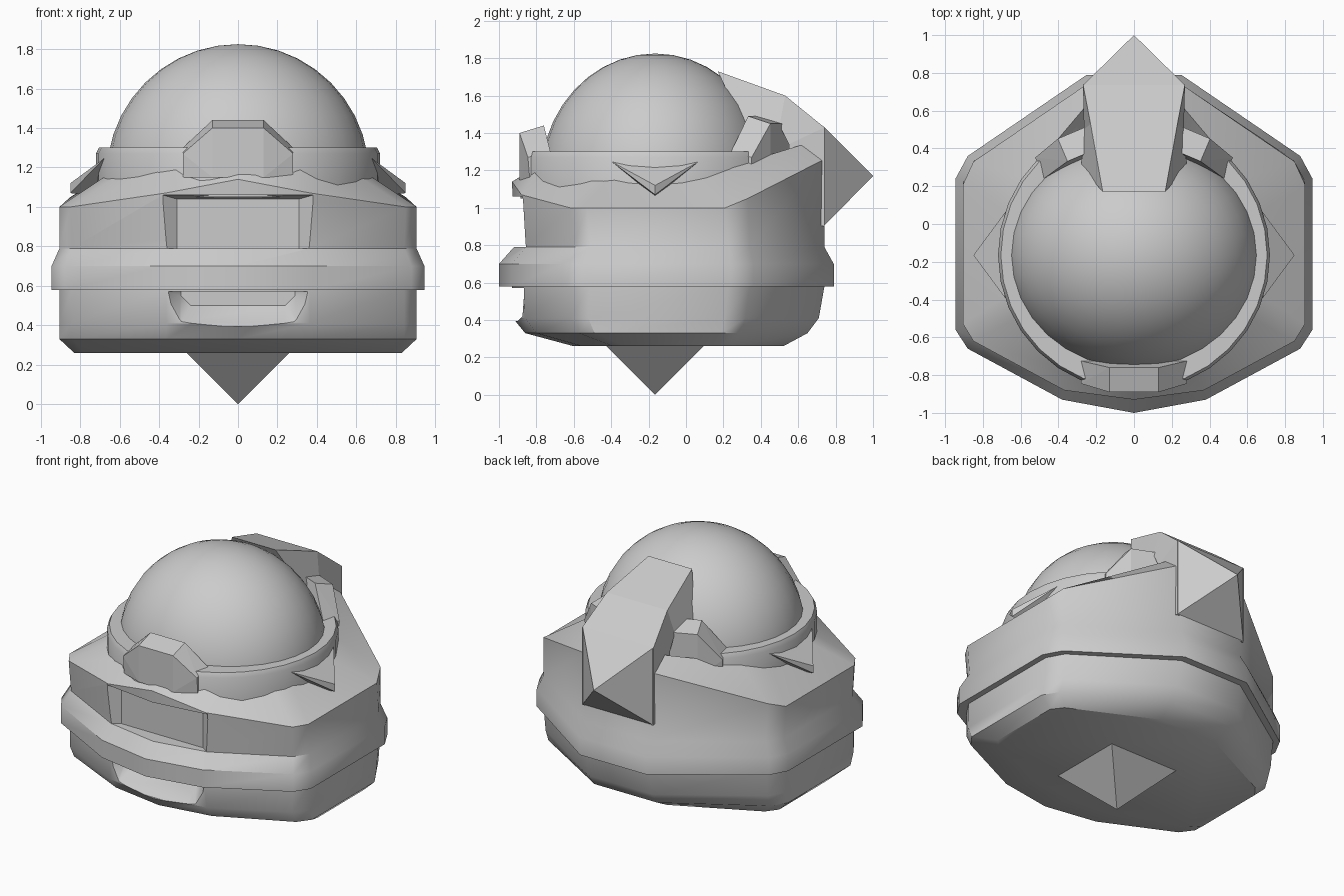
import bpy, bmesh
from math import sin, cos, pi, radians
from mathutils import Vector

if "Cube" in bpy.data.objects:
    bpy.data.objects.remove(bpy.data.objects["Cube"])

CY = -0.165  # dome centre in y


def finish(name, bm, smooth=None):
    bmesh.ops.recalc_face_normals(bm, faces=bm.faces)
    me = bpy.data.meshes.new(name)
    bm.to_mesh(me)
    bm.free()
    ob = bpy.data.objects.new(name, me)
    bpy.context.collection.objects.link(ob)
    if smooth:
        smooth_by_angle(ob, smooth)
    return ob


def activate(ob):
    bpy.ops.object.select_all(action='DESELECT')
    ob.select_set(True)
    bpy.context.view_layer.objects.active = ob


def smooth_by_angle(ob, deg):
    activate(ob)
    bpy.ops.object.shade_smooth_by_angle(angle=radians(deg))


def hull(name, pts):
    bm = bmesh.new()
    vs = [bm.verts.new(p) for p in pts]
    res = bmesh.ops.convex_hull(bm, input=vs)
    bmesh.ops.delete(bm, geom=list({v for v in res['geom_interior'] if isinstance(v, bmesh.types.BMVert)}),
                     context='VERTS')
    bmesh.ops.dissolve_limit(bm, angle_limit=0.01, verts=bm.verts, edges=bm.edges)
    return finish(name, bm)


def loft(name, rings, smooth=None, cap=True):
    bm = bmesh.new()
    vr = [[bm.verts.new(p) for p in r] for r in rings]
    n = len(vr[0])
    pairs = list(zip(vr, vr[1:]))
    if not cap:
        pairs.append((vr[-1], vr[0]))
    for a, b in pairs:
        for i in range(n):
            j = (i + 1) % n
            bm.faces.new((a[i], a[j], b[j], b[i]))
    if cap:
        bm.faces.new(vr[0])
        bm.faces.new(vr[-1])
    return finish(name, bm, smooth)


def cut(ob, cutter):
    cutter.hide_render = True
    m = ob.modifiers.new("cut", 'BOOLEAN')
    m.operation = 'DIFFERENCE'
    m.object = cutter
    m.solver = 'EXACT'
    activate(ob)
    bpy.ops.object.modifier_apply(modifier=m.name)
    bpy.data.objects.remove(cutter)


def both(pts):
    return [(s * x, y, z) for x, y, z in pts for s in (1, -1)]


def mirror_ring(half):
    return half + [(-x, y, z) for x, y, z in reversed(half) if x > 0]


# body: hexagonal outline lofted through hull, belt and shoulders
OUTLINE = [(0, -1), (.38, -.93), (.88, -.66), (.945, -.56), (.945, .24), (.88, .36), (.25, .79)]


def level(z, w, f, b):
    return mirror_ring([(x * w / .945, f + (y + 1) / 1.79 * (b - f), z) for x, y in OUTLINE])


rings = [level(*a) for a in (
    (.26, .83, -.60, .52), (.33, .905, -.86, .65), (.41, .905, -.925, .71), (.58, .905, -.93, .74),
    (.58, .945, -1, .79), (.70, .945, -1, .79), (.79, .905, -.92, .74))]
shoulder = [(0, -.93, 1.14), (.37, -.88, 1.07), (.85, -.62, 1.0), (.905, -.53, 1.0),
            (.905, .21, 1.0), (.85, .33, 1.05), (.25, .74, 1.26)]
collar = [(0, -.83, 1.20), (.3, -.79, 1.22), (.62, -.5, 1.15), (.68, -.38, 1.15),
          (.68, .06, 1.15), (.58, .24, 1.22), (.25, .63, 1.34)]
inner = [(x * .8, CY + (y - CY) * .8, 1.1) for x, y, z in collar]
rings += [mirror_ring(r) for r in (shoulder, collar, inner)]
body = loft("body", rings)

# front window recess and lower scoop
cut(body, hull("window_cutter", both([(.38, y, z) for y in (-1.1, -.87) for z in (.79, 1.06)]
                                     + [(.31, -.82, .79), (.31, -.82, 1.04)])))
cut(body, hull("scoop_cutter", both([(x, y, z) for y in (-1.05, -.90)
                                     for x, z in ((.38, .572), (.36, .49), (.30, .395))]
                                    + [(.29, -.79, .572), (.29, -.79, .55), (.24, -.79, .50)])))
smooth_by_angle(body, 35)

# ring around the dome
profile = [(.55, 1.30), (.705, 1.30), (.72, 1.27), (.72, 1.05), (.55, 1.05)]
N = 32
loft("dome_ring", [[(r * cos(2 * pi * i / N), CY + r * sin(2 * pi * i / N), z) for i in range(N)]
                   for r, z in profile], 30, cap=False)

# dome
bm = bmesh.new()
bmesh.ops.create_uvsphere(bm, u_segments=32, v_segments=20, radius=.665)
bmesh.ops.scale(bm, vec=(1, .92, 1), verts=bm.verts)
bmesh.ops.translate(bm, vec=(0, CY, 1.16), verts=bm.verts)
finish("dome", bm, 40)


# raised tabs on the ring: one in front, two at the back
def tab(name, deg, lift):
    a = radians(deg)
    out, side = Vector((sin(a), -cos(a), 0)), Vector((cos(a), sin(a), 0))
    pts = [(.13, .725, 1.40 + lift), (.13, .595, 1.44 + lift),
           (.28, .68, 1.27), (.28, .56, 1.30), (.28, .67, 1.15), (.13, .725, 1.15), (.28, .55, 1.15)]
    hull(name, [Vector((0, CY, z)) + out * r + side * s * w for w, r, z in pts for s in (1, -1)])


tab("front_tab", 0, 0)
tab("back_tab_right", 157, .05)
tab("back_tab_left", -157, .05)

# side spikes under the ring
for s, n in ((1, "right"), (-1, "left")):
    hull("side_spike_" + n, [(s * x, y, z) for x, y, z in (
        (.68, CY - .23, 1.245), (.68, CY + .23, 1.245), (.85, CY, 1.12), (.85, CY, 1.07),
        (.60, CY, 1.245), (.65, CY, 1.05))])

# rear fin: top edge and wider underside edge at each station
stations = [(.17, 1.73, .165, .30, 1.45, .28), (.53, 1.60, .23, .50, 1.44, .265),
            (.74, 1.43, .27, .55, 1.34, .265), (.74, .90, .27, .56, .95, .265)]
loft("rear_fin", [[(-w, y, z), (w, y, z), (v, p, q), (-v, p, q)] for y, z, w, p, q, v in stations])

# tail spike and bottom spike
hull("tail_spike", both([(.27, .735, .90), (.27, .735, 1.435)]) + [(0, 1.0, 1.17)])
hull("bottom_spike", both([(.27, CY - .27, .27), (.27, CY + .27, .27)]) + [(0, CY, 0)])
